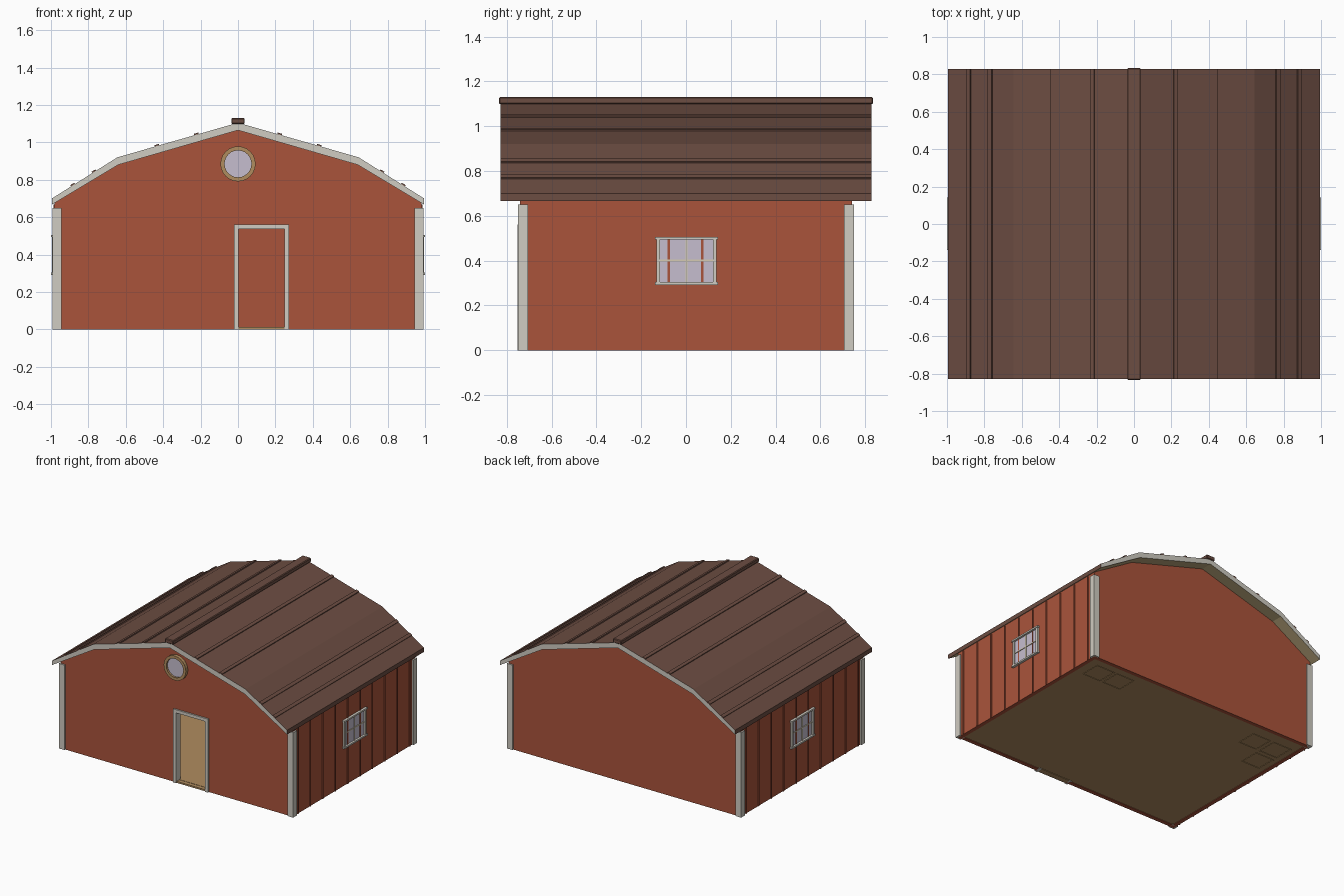
import bpy, bmesh, math
from mathutils import Vector

if "Cube" in bpy.data.objects:
    bpy.data.objects.remove(bpy.data.objects["Cube"])


def material(name, r, g, b):
    lin = [((c / 255 + 0.055) / 1.055) ** 2.4 for c in (r, g, b)]
    m = bpy.data.materials.new(name)
    m.diffuse_color = (*lin, 1)
    m.use_nodes = True
    m.node_tree.nodes["Principled BSDF"].inputs["Base Color"].default_value = m.diffuse_color
    return m


RED = material("barn_red", 170, 84, 59)
WHITE = material("trim_white", 208, 204, 194)
BROWN = material("roof_brown", 108, 77, 66)
TAN = material("wood_tan", 176, 140, 95)
KHAKI = material("soffit_khaki", 186, 166, 124)
GLASS = material("glass_lavender", 198, 190, 207)
CREAM = material("muntin_cream", 214, 203, 178)


def finish(name, bm, *mats):
    bmesh.ops.recalc_face_normals(bm, faces=bm.faces)
    me = bpy.data.meshes.new(name)
    bm.to_mesh(me)
    bm.free()
    for m in mats:
        me.materials.append(m)
    ob = bpy.data.objects.new(name, me)
    bpy.context.collection.objects.link(ob)
    return ob


def prism(name, pts, y0, y1, *mats):
    """Extrude an x-z outline from y0 to y1."""
    bm = bmesh.new()
    a = [bm.verts.new((x, y0, z)) for x, z in pts]
    b = [bm.verts.new((x, y1, z)) for x, z in pts]
    bm.faces.new(a)
    bm.faces.new(b[::-1])
    for i in range(len(pts)):
        j = (i + 1) % len(pts)
        bm.faces.new((a[i], a[j], b[j], b[i]))
    return finish(name, bm, *mats)


def box(name, x0, x1, y0, y1, z0, z1, mat):
    return prism(name, [(x0, z0), (x1, z0), (x1, z1), (x0, z1)], y0, y1, mat)


def mbox(name, s, x0, x1, *rest):
    """Box on the right (s=1) or mirrored to the left (s=-1)."""
    side = "right_" if s > 0 else "left_"
    return box(side + name, *sorted((s * x0, s * x1)), *rest)


# Gable walls, the front one with a door opening
gable = [(0.98, 0.68), (0.64, 0.89), (0, 1.07), (-0.64, 0.89), (-0.98, 0.68)]
prism("back_wall", [(-0.98, 0), (0.98, 0)] + gable, 0.71, 0.74, RED)
door = [(0, 0), (0, 0.54), (0.25, 0.54), (0.25, 0)]
prism("front_wall", [(-0.98, 0)] + door + [(0.98, 0)] + gable, -0.74, -0.71, RED)

# Door trim with jambs, and the floor
prism("door_trim", [(-0.022, 0), (0.002, 0), (0.002, 0.538), (0.248, 0.538),
                    (0.248, 0), (0.272, 0), (0.272, 0.562), (-0.022, 0.562)],
      -0.752, -0.70, WHITE)
box("floor", -0.955, 0.955, -0.715, 0.715, 0.004, 0.014, TAN)
box("door_sill", 0.0, 0.25, -0.745, -0.70, 0, 0.012, TAN)

# Round gable window: wooden ring and glass disc
N, CZ = 24, 0.885
bm = bmesh.new()
rings = []
for i in range(N):
    t = 2 * math.pi * i / N
    rings.append([bm.verts.new((r * math.cos(t), y, CZ + r * math.sin(t)))
                  for r, y in ((0.094, -0.735), (0.094, -0.765), (0.072, -0.765), (0.072, -0.735))])
for i in range(N):
    p, q = rings[i], rings[(i + 1) % N]
    for k in range(4):
        m = (k + 1) % 4
        bm.faces.new((p[k], p[m], q[m], q[k]))
finish("round_window_ring", bm, TAN)
disc = [(0.073 * math.cos(2 * math.pi * i / N), CZ + 0.073 * math.sin(2 * math.pi * i / N))
        for i in range(N)]
prism("round_window_glass", disc, -0.75, -0.738, GLASS)

for s in (1, -1):
    # Side wall with siding battens
    mbox("side_wall", s, 0.95, 0.98, -0.735, 0.735, 0, 0.685, RED)
    for i in range(10):
        y = -0.6775 + 0.15 * i
        mbox("batten", s, 0.975, 0.986, y - 0.005, y + 0.005, 0, 0.668, RED)
    # Corner posts
    for y in (-0.7275, 0.7275):
        mbox("corner_trim", s, 0.945, 0.992, y - 0.0225, y + 0.0225, 0, 0.65, WHITE)
    # Window: glass, frame, sill, head and muntins
    mbox("window_glass", s, 0.975, 0.983, -0.125, 0.13, 0.30, 0.50, GLASS)
    for y0 in (-0.132, 0.12):
        mbox("window_jamb", s, 0.975, 0.994, y0, y0 + 0.017, 0.30, 0.50, WHITE)
    for z0 in (0.292, 0.494):
        mbox("window_rail", s, 0.975, 0.999, -0.138, 0.143, z0, z0 + 0.012, WHITE)
    mbox("window_muntin_upright", s, 0.975, 0.988, -0.002, 0.007, 0.30, 0.50, CREAM)
    mbox("window_muntin_bar", s, 0.975, 0.988, -0.12, 0.125, 0.396, 0.404, CREAM)

# Gambrel roof: brown top, white gable edges, khaki underside
top = [(-0.995, 0.70), (-0.645, 0.92), (0, 1.105), (0.645, 0.92), (0.995, 0.70)]
under = [(0.995, 0.667), (0.64, 0.88), (0, 1.065), (-0.64, 0.88), (-0.995, 0.667)]
roof = prism("roof", top + under, -0.828, 0.828, BROWN, WHITE, KHAKI)
for f in roof.data.polygons:
    if abs(f.normal.y) > 0.9:
        f.material_index = 1
    elif f.normal.z < -0.3:
        f.material_index = 2

# Raised roof seams lying on the slopes
for s in (1, -1):
    for x in (0.222, 0.433, 0.768, 0.882):
        a, b = (Vector(top[2]), Vector(top[3])) if x < 0.645 else (Vector(top[3]), Vector(top[4]))
        d = (b - a).normalized()
        n = Vector((-d.y, d.x))
        c = a + (b - a) * ((x - a.x) / (b.x - a.x))
        pts = [c - d * 0.012 - n * 0.004, c + d * 0.012 - n * 0.004,
               c + d * 0.012 + n * 0.008, c - d * 0.012 + n * 0.008]
        prism("roof_seam", [(s * p.x, p.y) for p in pts], -0.828, 0.828, BROWN)

# Ridge cap
cap = box("ridge_cap", -0.036, 0.036, -0.834, 0.834, 1.098, 1.13, BROWN)
bev = cap.modifiers.new("soft_edges", "BEVEL")
bev.width = 0.005
bev.segments = 1

# Crates standing inside, each a panelled box with edge rails
for cx, cy in ((0.80, 0.57), (0.62, 0.57), (-0.645, 0.54), (-0.83, 0.54), (-0.83, 0.35)):
    h = 0.08
    box("crate", cx - h + 0.006, cx + h - 0.006, cy - h + 0.006, cy + h - 0.006, 0.006, 0.15, TAN)
    for z in (0.001, 0.142):
        for k in (-1, 1):
            box("crate_rail", cx - h, cx + h, cy + k * (h - 0.004) - 0.004,
                cy + k * (h - 0.004) + 0.004, z, z + 0.014, TAN)
            box("crate_rail", cx + k * (h - 0.004) - 0.004, cx + k * (h - 0.004) + 0.004,
                cy - h + 0.008, cy + h - 0.008, z, z + 0.014, TAN)
